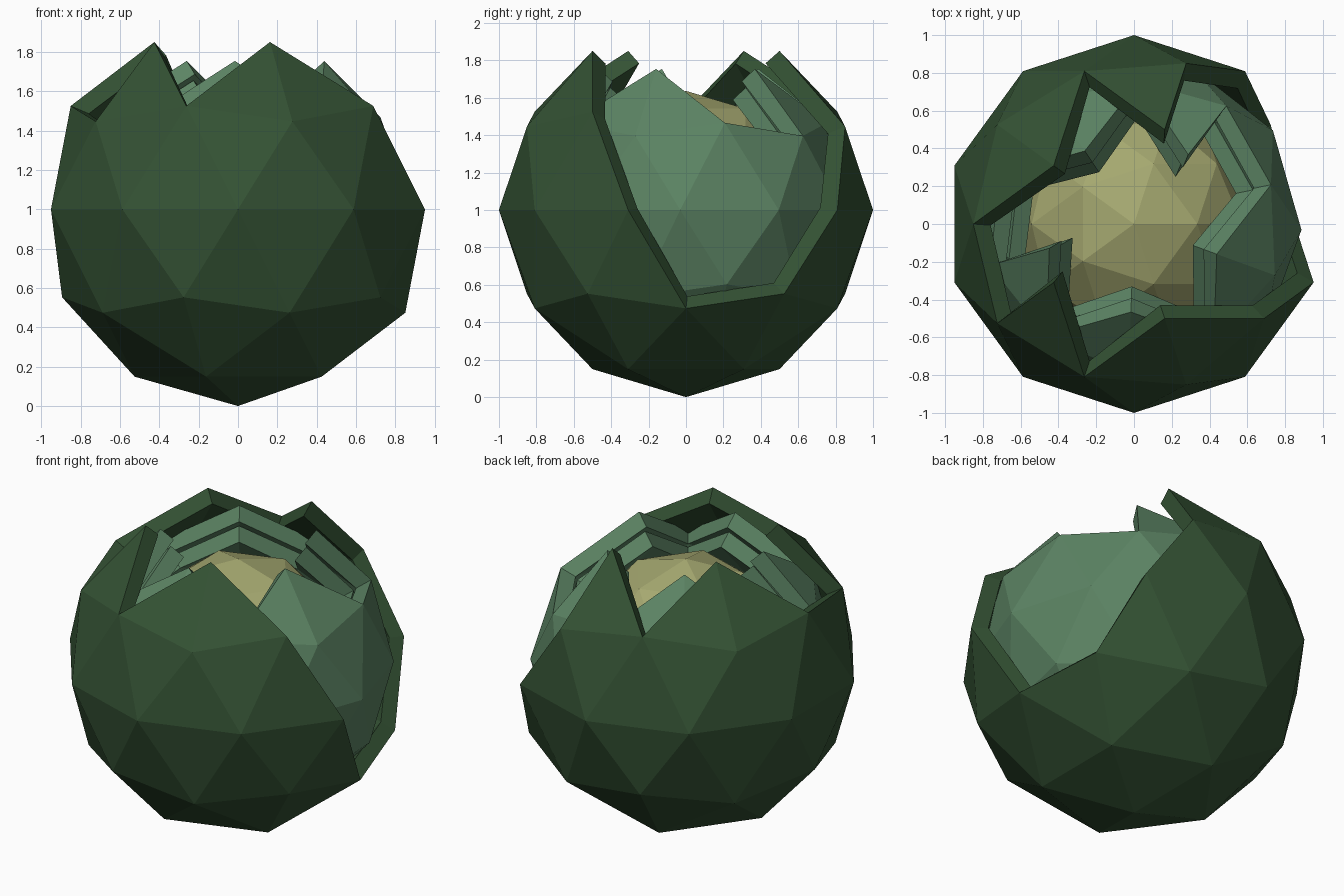
import bpy, bmesh, math
from mathutils import Matrix, Vector

cube = bpy.data.objects.get("Cube")
if cube:
    bpy.data.objects.remove(cube, do_unlink=True)


def material(name, rgb):
    mat = bpy.data.materials.new(name)
    mat.use_nodes = True
    color = (*rgb, 1.0)
    mat.diffuse_color = color
    mat.node_tree.nodes["Principled BSDF"].inputs["Base Color"].default_value = color
    return mat


dark_green = material("dark green", (0.034, 0.084, 0.034))
mid_green = material("mid green", (0.107, 0.231, 0.127))
straw = material("straw yellow", (0.376, 0.392, 0.162))

# Triangles broken out of the rim beside two of its spikes
NOTCHES = [Vector((0.375, 0.617, 0.608)), Vector((-0.667, -0.278, 0.608))]
# Corners lost where the outer shell has split open down its side
SPLIT = [Vector((0.526, 0, 0.851)), Vector((0.688, 0.5, 0.526)),
         Vector((0.894, 0, 0.447)), Vector((0.951, 0.309, 0))]


def near(point, targets):
    return any((point - t).length < 0.06 for t in targets)


def ball(name, mat, radius, turn=0, cracked=False, split=False):
    """Faceted ball; cracked ones lose their top and become a thick shell."""
    bm = bmesh.new()
    bmesh.ops.create_icosphere(bm, subdivisions=2, radius=1)
    if cracked:
        gone = []
        for face in bm.faces:
            c = face.calc_center_median()
            lost_corner = split and any(near(v.co, SPLIT) for v in face.verts)
            if c.z > 0.7 or near(c, NOTCHES) or lost_corner:
                gone.append(face)
        bmesh.ops.delete(bm, geom=gone, context='FACES')
    spin = Matrix.Rotation(math.radians(turn), 4, 'Z')
    bm.transform(Matrix.Translation((0, 0, 1)) @ spin @ Matrix.Scale(radius, 4))
    mesh = bpy.data.meshes.new(name)
    bm.to_mesh(mesh)
    bm.free()
    mesh.materials.append(mat)
    obj = bpy.data.objects.new(name, mesh)
    bpy.context.collection.objects.link(obj)
    if cracked:
        shell = obj.modifiers.new("thickness", 'SOLIDIFY')
        shell.thickness = 0.1
        shell.offset = -1
    return obj


# Three nested shells around a solid core
ball("outer_shell", dark_green, 1.0, cracked=True, split=True)
ball("middle_shell", mid_green, 0.887, turn=-20, cracked=True)
ball("inner_shell", mid_green, 0.77, turn=-20, cracked=True)
ball("core", straw, 0.637)
